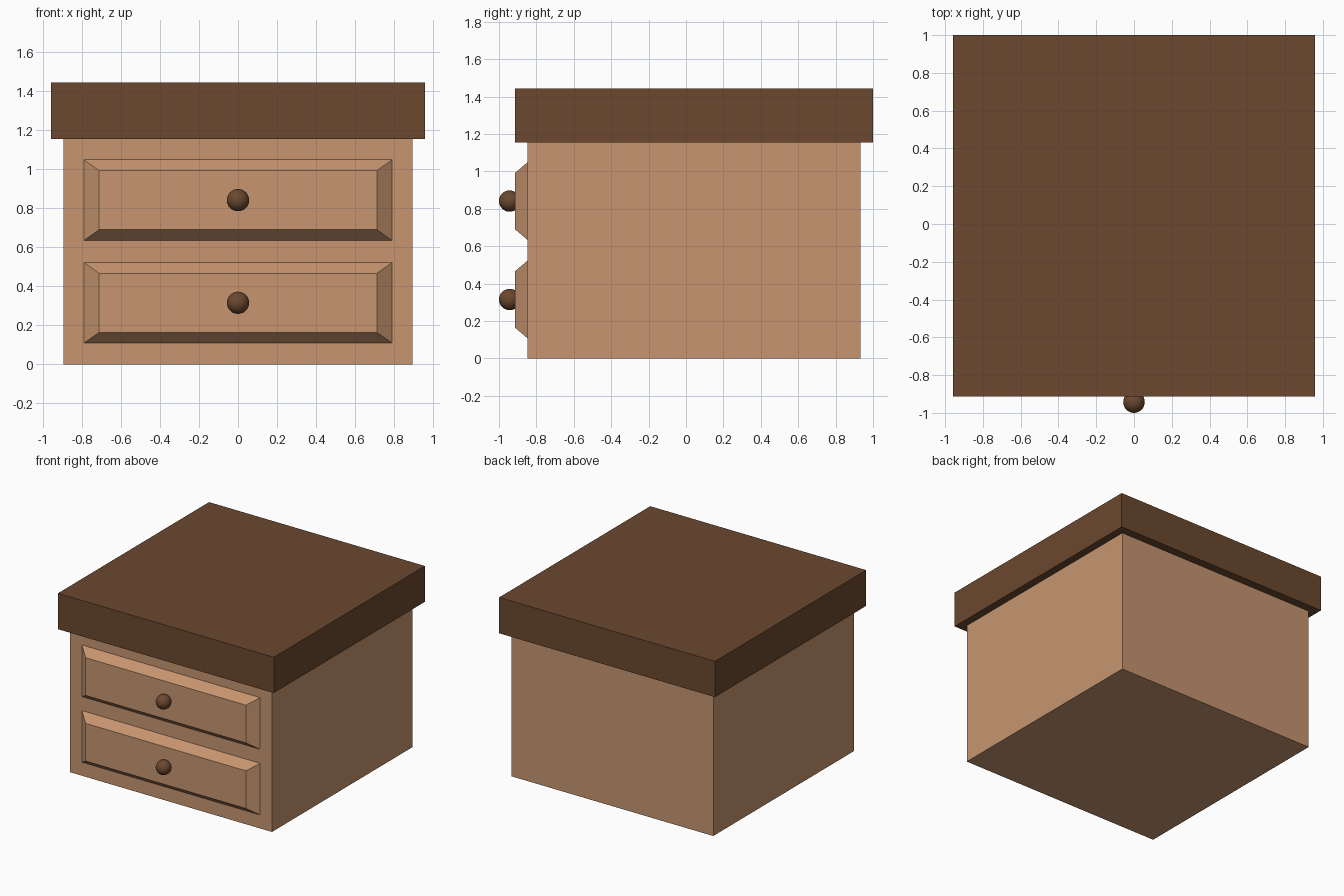
import bpy, bmesh

if "Cube" in bpy.data.objects:
    bpy.data.objects.remove(bpy.data.objects["Cube"])

def material(name, rgb):
    m = bpy.data.materials.new(name)
    m.diffuse_color = (*rgb, 1)
    m.use_nodes = True
    m.node_tree.nodes["Principled BSDF"].inputs["Base Color"].default_value = m.diffuse_color
    return m

light_wood = material("light wood", (0.57, 0.30, 0.16))
dark_wood = material("dark wood", (0.147, 0.065, 0.028))

def finish(name, bm, mat):
    bmesh.ops.recalc_face_normals(bm, faces=bm.faces)
    me = bpy.data.meshes.new(name)
    bm.to_mesh(me)
    bm.free()
    me.materials.append(mat)
    ob = bpy.data.objects.new(name, me)
    bpy.context.collection.objects.link(ob)
    return ob

def box(name, lo, hi, mat, front_inset=None):
    """Box between two corners; the front (-y) face may be shrunk in x and z."""
    bm = bmesh.new()
    bmesh.ops.create_cube(bm, size=1)
    for v in bm.verts:
        is_front = v.co.y < 0
        sx, sz = (1 if v.co.x > 0 else -1), (1 if v.co.z > 0 else -1)
        v.co = [lo[i] + (v.co[i] + 0.5) * (hi[i] - lo[i]) for i in range(3)]
        if front_inset and is_front:
            v.co.x -= sx * front_inset[0]
            v.co.z -= sz * front_inset[1]
    return finish(name, bm, mat)

# Cabinet body and overhanging top
box("cabinet_body", (-0.895, -0.848, 0), (0.895, 0.933, 1.155), light_wood)
box("cabinet_top", (-0.957, -0.914, 1.155), (0.957, 1.0, 1.442), dark_wood)

# Two bevelled drawer fronts with round knobs
for label, z in (("lower", 0.315), ("upper", 0.841)):
    box(label + "_drawer_front", (-0.79, -0.914, z - 0.207), (0.79, -0.848, z + 0.207),
        light_wood, front_inset=(0.079, 0.056))
    bm = bmesh.new()
    bmesh.ops.create_uvsphere(bm, u_segments=32, v_segments=16, radius=0.057)
    bmesh.ops.translate(bm, verts=bm.verts, vec=(0, -0.943, z))
    knob = finish(label + "_knob", bm, dark_wood)
    knob.data.shade_smooth()
